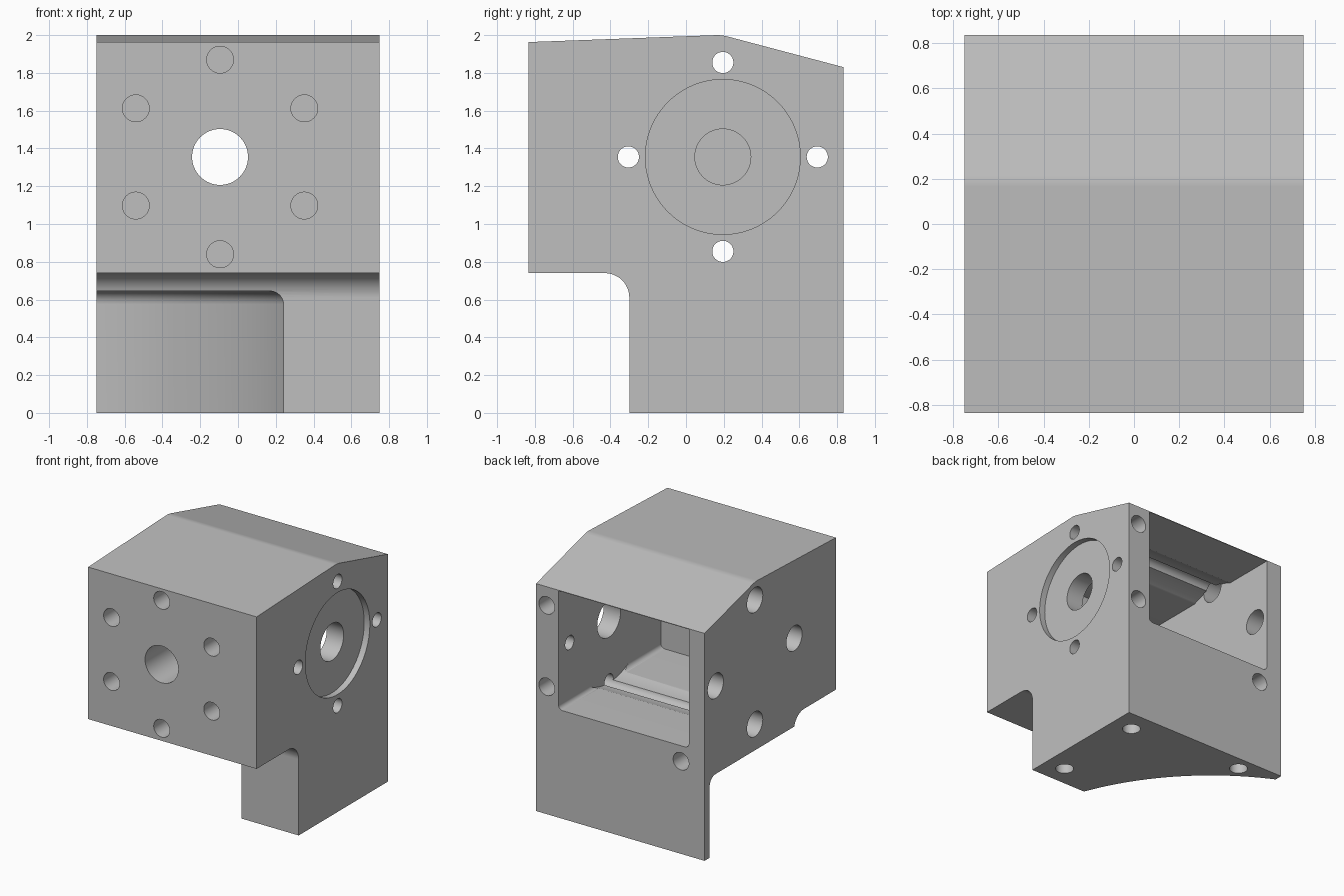
import bpy, bmesh, math
from mathutils import Vector, Matrix

if "Cube" in bpy.data.objects:
    bpy.data.objects.remove(bpy.data.objects["Cube"])

metal = bpy.data.materials.new("machined grey")
metal.diffuse_color = (0.52, 0.52, 0.52, 1)
metal.use_nodes = True
metal.node_tree.nodes["Principled BSDF"].inputs["Base Color"].default_value = metal.diffuse_color


def finish(name, bm):
    bmesh.ops.recalc_face_normals(bm, faces=bm.faces)
    me = bpy.data.meshes.new(name)
    bm.to_mesh(me)
    bm.free()
    me.materials.append(metal)
    ob = bpy.data.objects.new(name, me)
    bpy.context.collection.objects.link(ob)
    return ob


def arc(cx, cy, r, a0, a1, n):
    return [(cx + r * math.cos(math.radians(a0 + (a1 - a0) * i / n)),
             cy + r * math.sin(math.radians(a0 + (a1 - a0) * i / n))) for i in range(n + 1)]


def prism(name, pts, place, depth):
    """Extrude a 2D outline; place maps the outline to 3D."""
    bm = bmesh.new()
    face = bm.faces.new([bm.verts.new(place(*p)) for p in pts])
    ext = bmesh.ops.extrude_face_region(bm, geom=[face])
    verts = [g for g in ext["geom"] if isinstance(g, bmesh.types.BMVert)]
    bmesh.ops.translate(bm, verts=verts, vec=depth)
    return finish(name, bm)


def drill(name, start, end, r, seg=48):
    """Cylinder between two points."""
    a, b = Vector(start), Vector(end)
    rot = (b - a).to_track_quat('Z', 'Y').to_matrix().to_4x4()
    bm = bmesh.new()
    bmesh.ops.create_cone(bm, cap_ends=True, segments=seg, radius1=r, radius2=r,
                          depth=(b - a).length,
                          matrix=Matrix.Translation((a + b) / 2) @ rot)
    return finish(name, bm)


def cut(cutter):
    mod = housing.modifiers.new("cut", 'BOOLEAN')
    mod.operation = 'DIFFERENCE'
    mod.solver = 'EXACT'
    mod.object = cutter
    dg = bpy.context.evaluated_depsgraph_get()
    me = bpy.data.meshes.new_from_object(housing.evaluated_get(dg))
    housing.modifiers.clear()
    housing.data = me
    bpy.data.objects.remove(cutter)


# Housing block: side outline with stepped front and gabled roof
outline = [(-0.835, 0.74)] + arc(-0.43, 0.61, 0.13, 90, 0, 12)
outline += [(-0.30, 0), (0.835, 0), (0.835, 1.83)]
outline += [(0.215, 1.994), (0.20, 1.997), (0.185, 1.999), (0.165, 2.0), (-0.835, 1.963)]
housing = prism("housing", outline, lambda y, z: (-0.75, y, z), (1.5, 0, 0))

# Concave round relief with a filleted roof, below the overhang
R, fr, top = 2.0, 0.07, 0.645
bm = bmesh.new()
profile = [(0, -0.2), (R, -0.2)] + arc(R - fr, top - fr, fr, 0, 90, 8) + [(0, top)]
pv = [bm.verts.new((x, 0, z)) for x, z in profile]
pe = [bm.edges.new(p) for p in zip(pv, pv[1:])]
bmesh.ops.spin(bm, geom=pv + pe, cent=(0, 0, 0), axis=(0, 0, 1),
               angle=math.tau, steps=160, use_duplicate=False)
bmesh.ops.remove_doubles(bm, verts=bm.verts, dist=1e-4)
bmesh.ops.translate(bm, verts=bm.verts, vec=(-1.62, -1.03, 0))
cut(finish("relief_cutter", bm))

# Inner chamber, open at the back, with rounded corners
x0, x1, z0, z1, c = -0.61, 0.55, 0.87, 1.825, 0.035
window = (arc(x0 + c, z0 + c, c, 180, 270, 5) + arc(x1 - c, z0 + c, c, 270, 360, 5)
          + [(x1, z1), (x0, z1)])
cut(prism("chamber_cutter", window, lambda x, z: (x, -0.465, z), (0, 1.6, 0)))

# Round clearance in the chamber, around the side bore
BY, BZ = 0.195, 1.355
cut(drill("clearance_cutter", (x0, BY, BZ), (x1, BY, BZ), 0.515, 128))

# Side bore with shallow round seat
cut(drill("seat_cutter", (0.70, BY, BZ), (0.9, BY, BZ), 0.41, 96))
cut(drill("bore_cutter", (0.4, BY, BZ), (0.9, BY, BZ), 0.148, 64))

# Four side bolt holes, wider in the left wall
for dy, dz in ((0.5, 0), (-0.5, 0), (0, 0.5), (0, -0.5)):
    y, z = BY + dy, BZ + dz
    cut(drill("bolt_cutter", (-0.9, y, z), (0.9, y, z), 0.056))
    cut(drill("wide_bolt_cutter", (-0.9, y, z), (-0.6, y, z), 0.1))

# Front bore and ring of six blind holes
cut(drill("front_bore_cutter", (-0.095, -1, BZ), (-0.095, -0.3, BZ), 0.148, 64))
for i in range(6):
    a = math.radians(30 + 60 * i)
    x, z = -0.095 + 0.515 * math.cos(a), BZ + 0.515 * math.sin(a)
    cut(drill("front_hole_cutter", (x, -1, z), (x, -0.56, z), 0.071))

# Blind holes in the back face
for x, z in ((0.655, 1.68), (0.655, 1.025), (-0.54, 0.745)):
    cut(drill("back_hole_cutter", (x, 0.55, z), (x, 1, z), 0.07))

# Blind holes in the foot
for x, y in ((0.575, 0.655), (0.575, -0.13), (-0.43, 0.715)):
    cut(drill("foot_hole_cutter", (x, y, -0.2), (x, y, 0.3), 0.068))

# Smooth round walls, crisp edges
bpy.context.view_layer.objects.active = housing
housing.select_set(True)
bpy.ops.object.shade_smooth_by_angle(angle=math.radians(25))
wn = housing.modifiers.new("even_normals", 'WEIGHTED_NORMAL')
wn.keep_sharp = True
